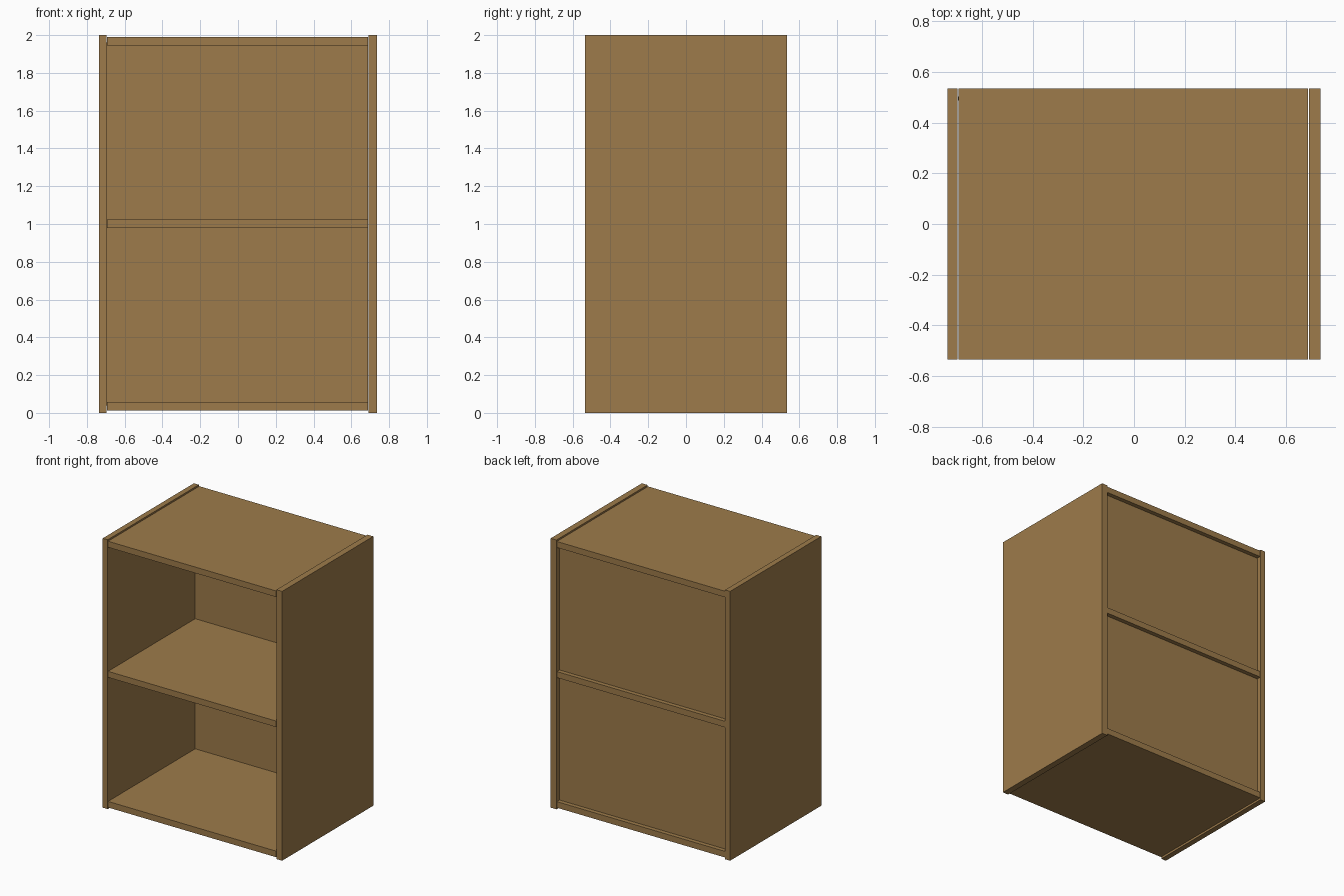
import bpy

if "Cube" in bpy.data.objects:
    bpy.data.objects.remove(bpy.data.objects["Cube"])

# One wood colour
wood = bpy.data.materials.new("wood brown")
wood.diffuse_color = (0.337, 0.198, 0.069, 1)
wood.use_nodes = True
wood.node_tree.nodes["Principled BSDF"].inputs["Base Color"].default_value = wood.diffuse_color


def board(name, x, y, z):
    """Flat board from (min, max) ranges on each axis."""
    bpy.ops.mesh.primitive_cube_add(size=1, location=[sum(r) / 2 for r in (x, y, z)])
    ob = bpy.context.object
    ob.name = name
    ob.scale = [r[1] - r[0] for r in (x, y, z)]
    bpy.ops.object.transform_apply(location=False, rotation=False, scale=True)
    ob.data.materials.append(wood)


depth = (-0.535, 0.535)

# Side panels
board("left_side", (-0.737, -0.696), depth, (0, 2))
board("right_side", (0.690, 0.737), depth, (0, 2))

# Bottom, middle and top boards, a hair short of the sides
for name, z in (("bottom_board", 0.013), ("middle_shelf", 0.979), ("top_board", 1.945)):
    board(name, (-0.693, 0.687), depth, (z, z + 0.045))

# Recessed back panel
board("back_panel", (-0.695, 0.687), (0.488, 0.503), (0.04, 1.96))
